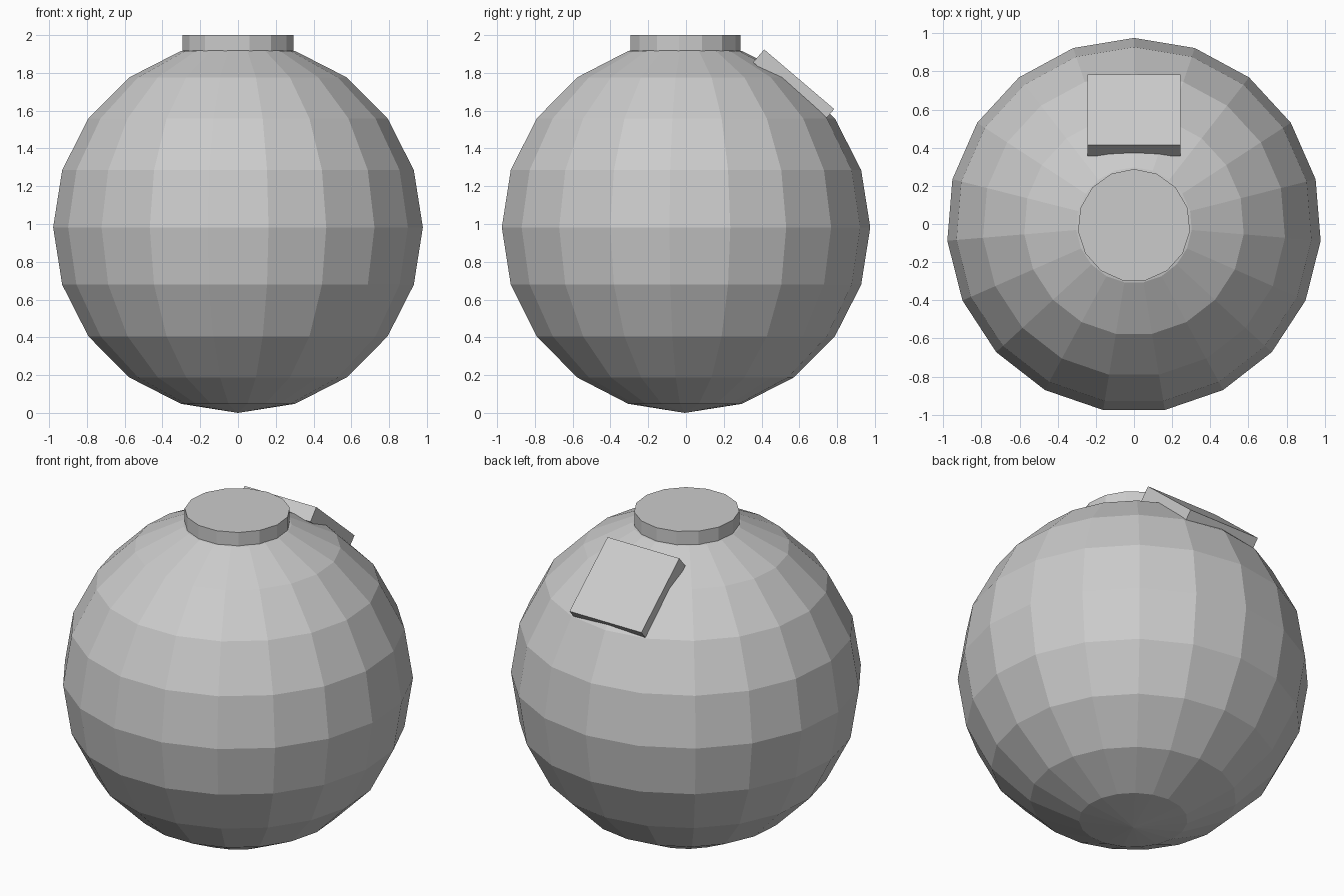
import bpy
import math

cube = bpy.data.objects.get("Cube")
if cube:
    bpy.data.objects.remove(cube, do_unlink=True)

RADIUS = 0.982      # body radius, also the height of its centre
OFFSET = -0.0065    # an odd side count makes the body lopsided in y
NECK_BASE, NECK_TOP = 1.915, 2.0

grey = bpy.data.materials.new("plain grey")
grey.use_nodes = True
grey.diffuse_color = (0.6, 0.6, 0.6, 1)
grey.node_tree.nodes["Principled BSDF"].inputs["Base Color"].default_value = (0.6, 0.6, 0.6, 1)


def finish(name):
    """Name the active part, colour it and keep its faces flat."""
    part = bpy.context.object
    part.name = name
    part.data.materials.append(grey)
    bpy.ops.object.shade_flat()
    return part


# Faceted round body
bpy.ops.mesh.primitive_uv_sphere_add(
    segments=19, ring_count=10, radius=RADIUS, location=(0, OFFSET, RADIUS))
finish("body")

# Short closed neck on top
bpy.ops.mesh.primitive_cylinder_add(
    vertices=15, radius=0.295, depth=NECK_TOP - NECK_BASE,
    location=(0, OFFSET, (NECK_BASE + NECK_TOP) / 2))
finish("neck")

# Square plate leaning on the back shoulder
bpy.ops.mesh.primitive_cube_add(
    size=1, location=(0, 0.57, 1.732), rotation=(math.radians(-40.4), 0, 0))
plate = finish("back_plate")
plate.scale = (0.49, 0.487, 0.09)
